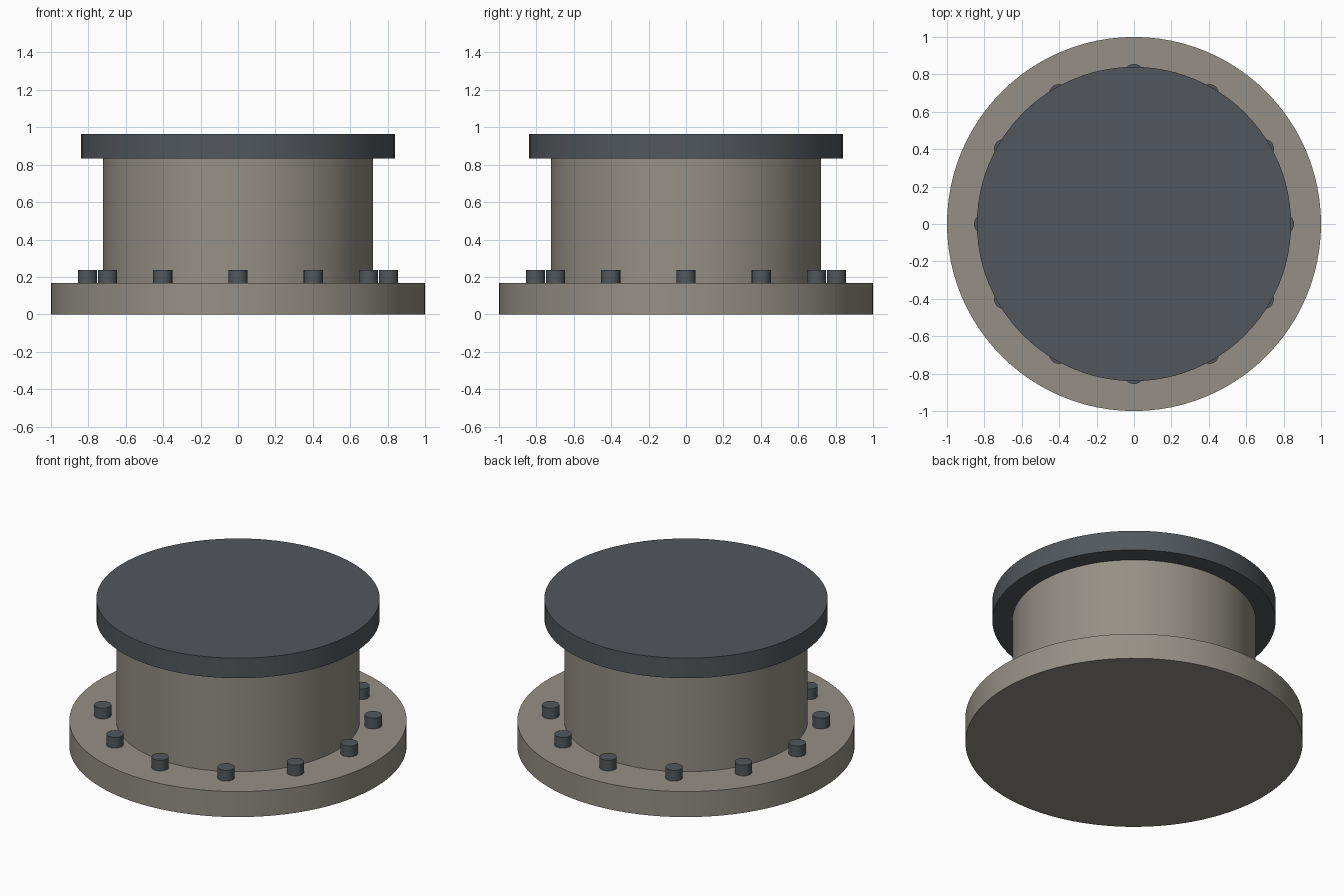
import bpy
from math import cos, sin, pi, radians

if "Cube" in bpy.data.objects:
    bpy.data.objects.remove(bpy.data.objects["Cube"])


def material(name, color):
    mat = bpy.data.materials.new(name)
    mat.diffuse_color = color
    mat.use_nodes = True
    mat.node_tree.nodes["Principled BSDF"].inputs["Base Color"].default_value = mat.diffuse_color
    return mat


stone = material("warm_grey", (0.30, 0.28, 0.235, 1))
metal = material("dark_metal", (0.085, 0.097, 0.108, 1))


def disc(name, radius, z0, z1, mat, sides=96, x=0, y=0):
    bpy.ops.mesh.primitive_cylinder_add(
        vertices=sides, radius=radius, depth=z1 - z0, location=(x, y, (z0 + z1) / 2))
    obj = bpy.context.object
    obj.name = name
    obj.data.materials.append(mat)
    bpy.ops.object.shade_smooth_by_angle(angle=radians(35))
    return obj


# Base flange, drum and lid
disc("base_flange", 1.0, 0.0, 0.167, stone)
disc("drum", 0.722, 0.167, 0.834, stone)
disc("lid", 0.84, 0.834, 0.965, metal)

# Ring of twelve bolts on the flange
for i in range(12):
    a = i * pi / 6
    disc(f"bolt_{i + 1}", 0.051, 0.167, 0.237, metal, 24, 0.805 * cos(a), 0.805 * sin(a))
